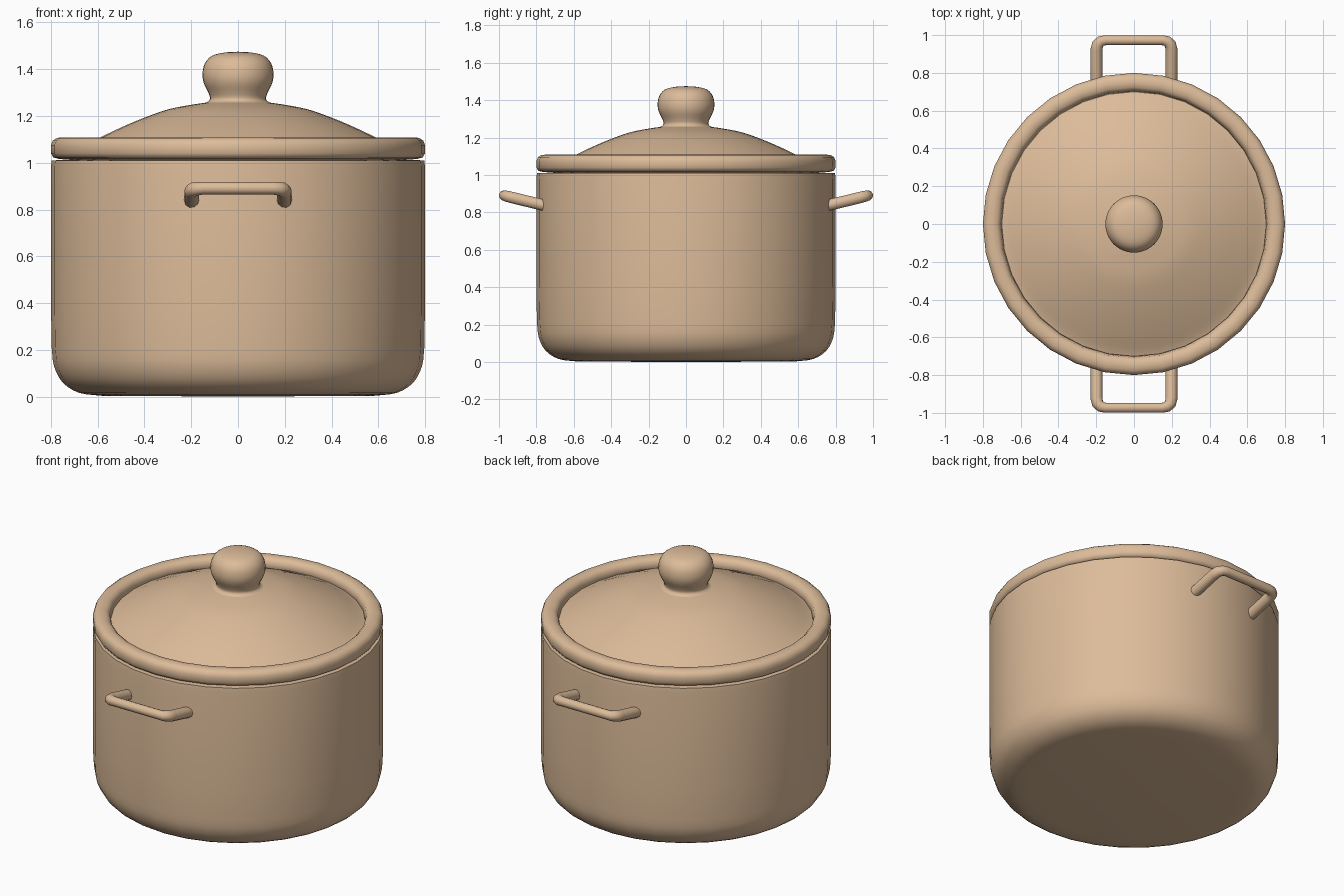
import bpy
import bmesh
import math
from mathutils import Vector

SIDES = 32

cube = bpy.data.objects.get("Cube")
if cube:
    bpy.data.objects.remove(cube, do_unlink=True)

clay = bpy.data.materials.new("warm tan")
clay.use_nodes = True
clay.diffuse_color = (0.72, 0.50, 0.32, 1)
bsdf = next(n for n in clay.node_tree.nodes if n.type == "BSDF_PRINCIPLED")
bsdf.inputs["Base Color"].default_value = clay.diffuse_color
bsdf.inputs["Roughness"].default_value = 0.6


def smooth(obj, angle):
    bpy.ops.object.select_all(action="DESELECT")
    obj.select_set(True)
    bpy.context.view_layer.objects.active = obj
    bpy.ops.object.shade_smooth_by_angle(angle=math.radians(angle))


def rounded(points, steps=3):
    """Run a smooth curve through the profile points."""
    pts = [Vector(p) for p in points]
    pts = [2 * pts[0] - pts[1]] + pts + [2 * pts[-1] - pts[-2]]
    out = []
    for a, b, c, d in zip(pts, pts[1:], pts[2:], pts[3:]):
        for i in range(steps):
            t = i / steps
            out.append(0.5 * (2 * b + (c - a) * t + (2 * a - 5 * b + 4 * c - d) * t**2
                              + (3 * b - a - 3 * c + d) * t**3))
    return out + [pts[-2]]


def lathe(name, profile, closed=False, angle=50):
    """Turn a (radius, height) profile around the z axis."""
    bm = bmesh.new()
    verts = [bm.verts.new((max(r, 0), 0, z)) for r, z in profile]
    edges = [bm.edges.new(pair) for pair in zip(verts, verts[1:])]
    if closed:
        edges.append(bm.edges.new((verts[-1], verts[0])))
    bmesh.ops.spin(bm, geom=verts + edges, axis=(0, 0, 1), cent=(0, 0, 0),
                   angle=math.tau, steps=SIDES, use_duplicate=False)
    bmesh.ops.remove_doubles(bm, verts=bm.verts, dist=0.0005)
    bmesh.ops.recalc_face_normals(bm, faces=bm.faces)
    mesh = bpy.data.meshes.new(name)
    bm.to_mesh(mesh)
    bm.free()
    mesh.materials.append(clay)
    obj = bpy.data.objects.new(name, mesh)
    bpy.context.collection.objects.link(obj)
    smooth(obj, angle)
    return obj


# Hollow pot: flat base, rounded foot, straight wall, rim and inner wall
foot = rounded([(0.58, 0.003), (0.68, 0.016), (0.75, 0.06), (0.787, 0.13), (0.797, 0.21)])
lathe("pot_body", [(0, 0)] + [tuple(p) for p in foot] +
      [(0.8, 0.4), (0.8, 0.98), (0.797, 1.01), (0.74, 1.012),
       (0.73, 0.98), (0.73, 0.2), (0.66, 0.08), (0, 0.06)])

# Domed lid with its underside
dome = rounded([(0.1, 1.262), (0.2, 1.248), (0.3, 1.228), (0.4, 1.193),
                (0.5, 1.151), (0.6, 1.103), (0.68, 1.062), (0.73, 1.045)])
lathe("lid_dome", dome + [(0.73, 1.02), (0.6, 1.06), (0.4, 1.15), (0.2, 1.21), (0, 1.22)])

# Rounded band around the lid
lathe("lid_rim", [(0.72, 1.025), (0.7, 1.055), (0.708, 1.09), (0.725, 1.105), (0.75, 1.109),
                  (0.775, 1.106), (0.792, 1.095), (0.8, 1.075), (0.8, 1.04),
                  (0.79, 1.023), (0.765, 1.016), (0.71, 1.012)], closed=True, angle=60)

# Knob with a flared neck
lathe("lid_knob", rounded([(0.19, 1.246), (0.14, 1.256), (0.12, 1.272), (0.127, 1.3),
                           (0.146, 1.34), (0.152, 1.38), (0.142, 1.425), (0.112, 1.457),
                           (0.06, 1.471), (0, 1.475)]), angle=70)


def handle(name, side):
    """Bent tube from wall to wall, rising outwards; side is -1 or 1 along y."""
    half = [(0.198, 0.755, 0.837, 1), (0.198, 0.925, 0.878, 1), (0.192, 0.952, 0.885, 0.97),
            (0.175, 0.968, 0.889, 0.9), (0.15, 0.973, 0.891, 0.85)]
    path = half + [(-x, y, z, r) for x, y, z, r in reversed(half)]
    curve = bpy.data.curves.new(name, "CURVE")
    curve.dimensions = "3D"
    curve.bevel_depth = 0.032
    curve.bevel_resolution = 3
    curve.use_fill_caps = True
    spline = curve.splines.new("POLY")
    spline.points.add(len(path) - 1)
    for point, (x, y, z, r) in zip(spline.points, path):
        point.co = (x, y * side, z, 1)
        point.radius = r
    curve.materials.append(clay)
    obj = bpy.data.objects.new(name, curve)
    bpy.context.collection.objects.link(obj)
    bpy.ops.object.select_all(action="DESELECT")
    obj.select_set(True)
    bpy.context.view_layer.objects.active = obj
    bpy.ops.object.convert(target="MESH")
    smooth(bpy.context.object, 50)


handle("front_handle", -1)
handle("back_handle", 1)
